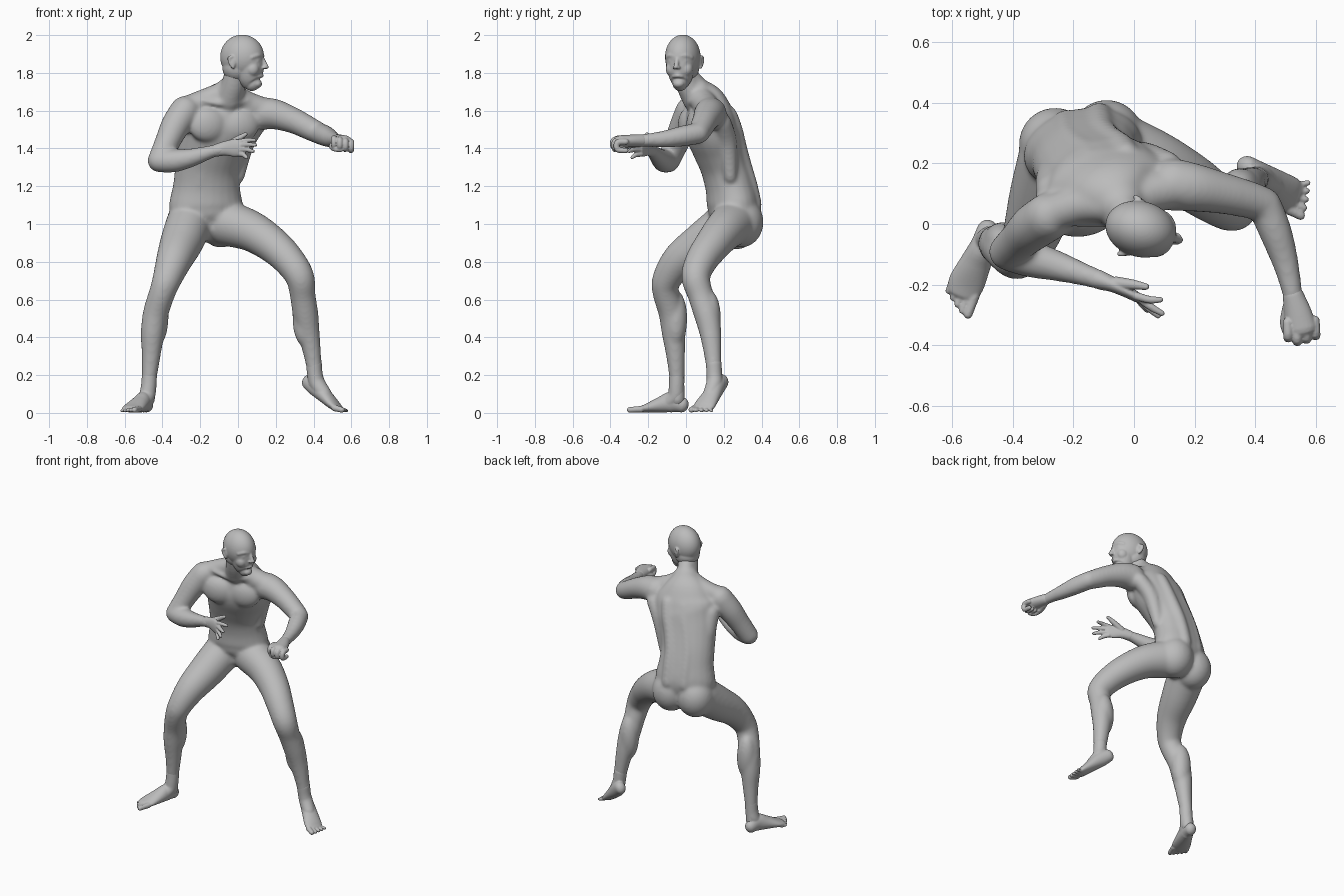
import bpy, bmesh, math
from mathutils import Vector, Matrix

skin = bpy.data.materials.new("grey_skin")
skin.diffuse_color = (0.5, 0.5, 0.5, 1)
SIDES = 24


def spline(keys, t):
    """Catmull-Rom interpolation of equal-length tuples, t in 0..len-1."""
    i = min(int(t), len(keys) - 2)
    f = t - i
    p1, p2 = keys[i], keys[i + 1]
    p0, p3 = keys[max(i - 1, 0)], keys[min(i + 2, len(keys) - 1)]
    return [0.5 * (2 * b + (c - a) * f + (2 * a - 5 * b + 4 * c - d) * f * f
                   + (3 * b - a - 3 * c + d) * f ** 3) for a, b, c, d in zip(p0, p1, p2, p3)]


def tube(bm, keys, side=(1, 0.2, 0.1), steps=5):
    """Rounded loft through (x, y, z, radius) or (x, y, z, side radius, other radius)."""
    keys = [tuple(k) if len(k) == 5 else tuple(k) + (k[3],) for k in keys]
    n = (len(keys) - 1) * steps
    s = [spline(keys, i / steps) for i in range(n + 1)]
    pts = [Vector(k[:3]) for k in s]
    rings = []
    for i in range(n + 1):
        t = (pts[min(i + 1, n)] - pts[max(i - 1, 0)]).normalized()
        u = Vector(side)
        u = (u - t * u.dot(t)).normalized()
        v = t.cross(u)
        a, b = s[i][3], s[i][4]
        # dome the two ends
        angles = [0]
        if i == 0:
            angles = [-75, -50, -25, 0]
        elif i == n:
            angles = [0, 25, 50, 75]
        for d in angles:
            w = math.radians(d)
            c = pts[i] + t * math.sin(w) * min(a, b)
            rings.append([bm.verts.new(c + math.cos(w) * (u * a * math.cos(q) + v * b * math.sin(q)))
                          for q in (2 * math.pi * k / SIDES for k in range(SIDES))])
    for r0, r1 in zip(rings, rings[1:]):
        for k in range(SIDES):
            j = (k + 1) % SIDES
            bm.faces.new((r0[k], r0[j], r1[j], r1[k]))
    bm.faces.new(rings[0][::-1])
    bm.faces.new(rings[-1])


def ball(bm, centre, radii, turn=0.0):
    m = Matrix.Translation(centre) @ Matrix.Rotation(turn, 4, 'Z') @ Matrix.Diagonal((*radii, 1))
    bmesh.ops.create_uvsphere(bm, u_segments=48, v_segments=32, radius=1, matrix=m)


def finish(bm, name, voxel, smooth):
    """Fuse the overlapping forms into one smooth skin."""
    bmesh.ops.recalc_face_normals(bm, faces=bm.faces)
    me = bpy.data.meshes.new(name)
    bm.to_mesh(me)
    bm.free()
    me.materials.append(skin)
    ob = bpy.data.objects.new(name, me)
    bpy.context.collection.objects.link(ob)
    r = ob.modifiers.new("fuse", 'REMESH')
    r.mode, r.voxel_size, r.use_smooth_shade = 'VOXEL', voxel, True
    m = ob.modifiers.new("soften", 'SMOOTH')
    m.factor, m.iterations = 0.5, smooth


# ---- body: torso, arms and legs
bm = bmesh.new()
torso = [(-.17, .235, 1.0, .13, .09), (-.168, .24, 1.04, .18, .12), (-.17, .247, 1.1, .198, .134),
         (-.167, .232, 1.2, .18, .127), (-.16, .205, 1.3, .175, .125), (-.135, .17, 1.4, .187, .133),
         (-.1, .137, 1.5, .205, .142), (-.08, .125, 1.58, .2, .125), (-.07, .108, 1.65, .15, .098),
         (-.045, .065, 1.7, .085, .075)]
tube(bm, torso, (1, .22, 0))
tube(bm, [(-.05, .06, 1.66, .078), (-.025, .015, 1.73, .066), (-.01, -.01, 1.8, .062)])       # neck
tube(bm, [(-.07, .12, 1.62, .09), (-.04, .06, 1.72, .06), (-.02, .02, 1.78, .05)])            # nape
tube(bm, [(-.05, .06, 1.705, .058), (-.17, .065, 1.655, .063), (-.28, .03, 1.615, .06)], (0, 0, 1))  # trapezius
tube(bm, [(-.035, .06, 1.69, .06), (.05, .1, 1.635, .067), (.15, .12, 1.6, .065)], (0, 0, 1))
tube(bm, [(.11, .19, 1.54, .05), (.04, .22, 1.43, .05), (.0, .235, 1.25, .035)])              # side back muscles
tube(bm, [(-.27, .11, 1.53, .055), (-.275, .15, 1.42, .05), (-.285, .2, 1.26, .035)])
for s in (-1, 1):
    # back muscles beside the spine groove, chest muscles, collar bones, belly
    tube(bm, [(x + s * .055, y + b - .032 + s * .012, z, .042) for x, y, z, a, b in torso[2:8]])
    ball(bm, (-.075 + s * .085, .037 + s * .022, 1.525), (.105, .055, .092), .22)
    tube(bm, [(-.06 + s * .03, .0, 1.635, .014), (-.07 + s * .13, .025 + s * .02, 1.655, .014)])
    tube(bm, [(-.14 + s * .04, .108 + s * .008, 1.38, .045), (-.165 + s * .04, .148 + s * .008, 1.2, .04)])
ball(bm, (-.26, .264, 1.0), (.12, .12, .135), .15)    # buttocks
ball(bm, (-.09, .29, 1.01), (.12, .12, .135), .15)

tube(bm, [(-.28, .025, 1.6, .08), (-.332, -.01, 1.52, .077), (-.375, -.05, 1.43, .067), (-.415, -.09, 1.34, .062)])
tube(bm, [(-.418, -.092, 1.335, .062), (-.34, -.115, 1.335, .062), (-.25, -.14, 1.35, .05),
          (-.15, -.172, 1.38, .036), (-.085, -.195, 1.395, .031)], (0, 0, 1))
tube(bm, [(.13, .13, 1.585, .087), (.2, .12, 1.58, .08), (.3, .1, 1.545, .068), (.38, .08, 1.505, .062),
          (.43, .065, 1.48, .057)], (0, 0, 1))
tube(bm, [(.43, .065, 1.48, .057), (.465, -.02, 1.465, .055), (.495, -.11, 1.45, .046),
          (.515, -.19, 1.445, .037), (.53, -.265, 1.44, .032)])

tube(bm, [(-.26, .22, 1.0, .122), (-.30, .09, .9, .113), (-.338, -.03, .81, .096), (-.375, -.1, .71, .078),
          (-.4, -.108, .64, .07), (-.435, -.078, .53, .068), (-.452, -.065, .42, .063),
          (-.46, -.055, .3, .05), (-.472, -.047, .16, .039), (-.478, -.045, .07, .04)])
tube(bm, [(-.06, .25, 1.005, .122), (.07, .2, .962, .108), (.18, .142, .892, .096), (.265, .085, .812, .086),
          (.327, .052, .72, .077), (.343, .078, .62, .068), (.358, .11, .52, .068), (.375, .13, .42, .058),
          (.395, .143, .3, .046), (.408, .15, .2, .039), (.405, .16, .15, .039)])
ball(bm, (-.432, -.053, .5), (.064, .06, .15))       # calves
ball(bm, (.352, .125, .5), (.064, .06, .15))
finish(bm, "body", .009, 18)

# ---- head, facing along F with S across
bm = bmesh.new()
yaw = -.27
F, S = Vector((math.cos(yaw), math.sin(yaw), 0)), Vector((-math.sin(yaw), math.cos(yaw), 0))


def at(f, s, z):
    return Vector((.022, -.017, 0)) + F * f + S * s + Vector((0, 0, z))


ball(bm, at(0, 0, 1.885), (.118, .092, .117), yaw)
ball(bm, at(-.025, 0, 1.825), (.08, .08, .075), yaw)        # back of skull
tube(bm, [(*at(.03, 0, 1.90), .08, .085), (*at(.038, 0, 1.84), .076, .079), (*at(.042, 0, 1.785), .065, .071),
          (*at(.052, 0, 1.755), .052, .058), (*at(.058, 0, 1.745), .04, .046)], S)
tube(bm, [(*at(.11, 0, 1.878), .011), (*at(.126, 0, 1.845), .012), (*at(.133, 0, 1.832), .013)], S)  # nose
tube(bm, [(*at(.096, -.022, 1.782), .01), (*at(.106, 0, 1.786), .012), (*at(.096, .022, 1.782), .01)], (0, 0, 1))
ball(bm, at(.084, 0, 1.742), (.024, .03, .022), yaw)        # chin
for s in (-1, 1):
    tube(bm, [(*at(.105, s * .012, 1.888), .013), (*at(.094, s * .042, 1.892), .014),
              (*at(.07, s * .065, 1.882), .013)], (0, 0, 1))               # brow
    ball(bm, at(.089, s * .036, 1.863), (.017, .018, .013), yaw)            # eyeball
    ball(bm, at(.066, s * .04, 1.82), (.038, .034, .04), yaw)               # cheek
    ball(bm, at(.124, s * .012, 1.828), (.012, .009, .008), yaw)            # nostril
    tube(bm, [(*at(-.03, s * .094, 1.885), .008), (*at(-.045, s * .098, 1.88), .008),
              (*at(-.042, s * .097, 1.855), .008), (*at(-.025, s * .091, 1.83), .009)], F)  # ear rim
    ball(bm, at(-.028, s * .089, 1.858), (.019, .009, .03), yaw)
finish(bm, "head", .0045, 9)

# ---- open right hand
bm = bmesh.new()
tube(bm, [(-.12, -.182, 1.388, .033, .032), (-.07, -.2, 1.4, .038, .025), (-.02, -.225, 1.403, .047, .02),
          (.01, -.242, 1.402, .043, .017)], (0, 0, 1))
for k, tip in enumerate([(.088, -.25, 1.443), (.092, -.295, 1.418), (.08, -.303, 1.385), (.045, -.285, 1.352)]):
    base = Vector((.008, -.238, 1.436 - .022 * k))
    tip = Vector(tip)
    mid = base.lerp(tip, .5) + Vector((.004, -.006, .004))
    tube(bm, [(*base, .0135), (*mid, .0125), (*tip, .0095)], (0, 0, 1))
tube(bm, [(-.06, -.195, 1.415, .022), (-.005, -.2, 1.448, .017), (.04, -.207, 1.475, .011)], (0, 1, 0))
finish(bm, "right_hand", .004, 3)

# ---- clenched left fist
bm = bmesh.new()
tube(bm, [(.525, -.235, 1.442, .035, .033), (.54, -.29, 1.44, .045, .033), (.552, -.345, 1.437, .052, .033)])
for k in range(4):
    x, y = .507 + .03 * k, -.36 + .012 * abs(k - 1.2)
    z = 1.453 - .006 * k
    tube(bm, [(x, y + .02, z, .016), (x + .002, y - .024, z - .004, .0165), (x + .002, y - .024, z - .04, .0155),
              (x, y + .02, z - .046, .014)])
tube(bm, [(.51, -.275, 1.425, .02), (.5, -.33, 1.41, .018), (.515, -.37, 1.397, .014), (.545, -.378, 1.393, .012)],
     (0, 0, 1))
finish(bm, "left_fist", .004, 3)


# ---- feet: ankle, sole loft, and five toes fanned between big and little toe
def foot(name, ankle, sole, side, big, little):
    bm = bmesh.new()
    tube(bm, ankle)
    tube(bm, sole, side)
    for k in range(5):
        t = k / 4
        a, b = (Vector(big[i]).lerp(Vector(little[i]), t) for i in (0, 1))
        r = (.018, .014, .013, .012, .011)[k]
        b += (b - a) * (0, .12, .12, .08, 0)[k]
        tube(bm, [(*a, r), (*a.lerp(b, .5), r * .9), (*b, r * .85)])
    finish(bm, name, .0045, 6)


foot("right_foot",
     [(-.469, -.049, .2, .04), (-.473, -.05, .14, .041), (-.482, -.055, .09, .043), (-.498, -.085, .06, .042)],
     [(-.484, -.022, .042, .036, .041), (-.497, -.07, .058, .043, .056), (-.523, -.13, .044, .052, .043),
      (-.553, -.195, .027, .06, .026), (-.567, -.23, .02, .052, .018)], (1, -.35, 0),
     [(-.526, -.235, .02), (-.548, -.298, .016)], [(-.602, -.19, .014), (-.614, -.222, .012)])
foot("left_foot",
     [(.402, .147, .26, .042), (.408, .15, .2, .041), (.42, .15, .155, .043), (.455, .13, .1, .04)],
     [(.375, .19, .165, .035, .042), (.415, .163, .135, .042, .048), (.462, .132, .088, .051, .038),
      (.508, .1, .042, .06, .027), (.53, .087, .025, .055, .018)], (.5, .85, -.15),
     [(.512, .048, .026), (.55, .028, .016)], [(.545, .13, .018), (.575, .136, .012)])
